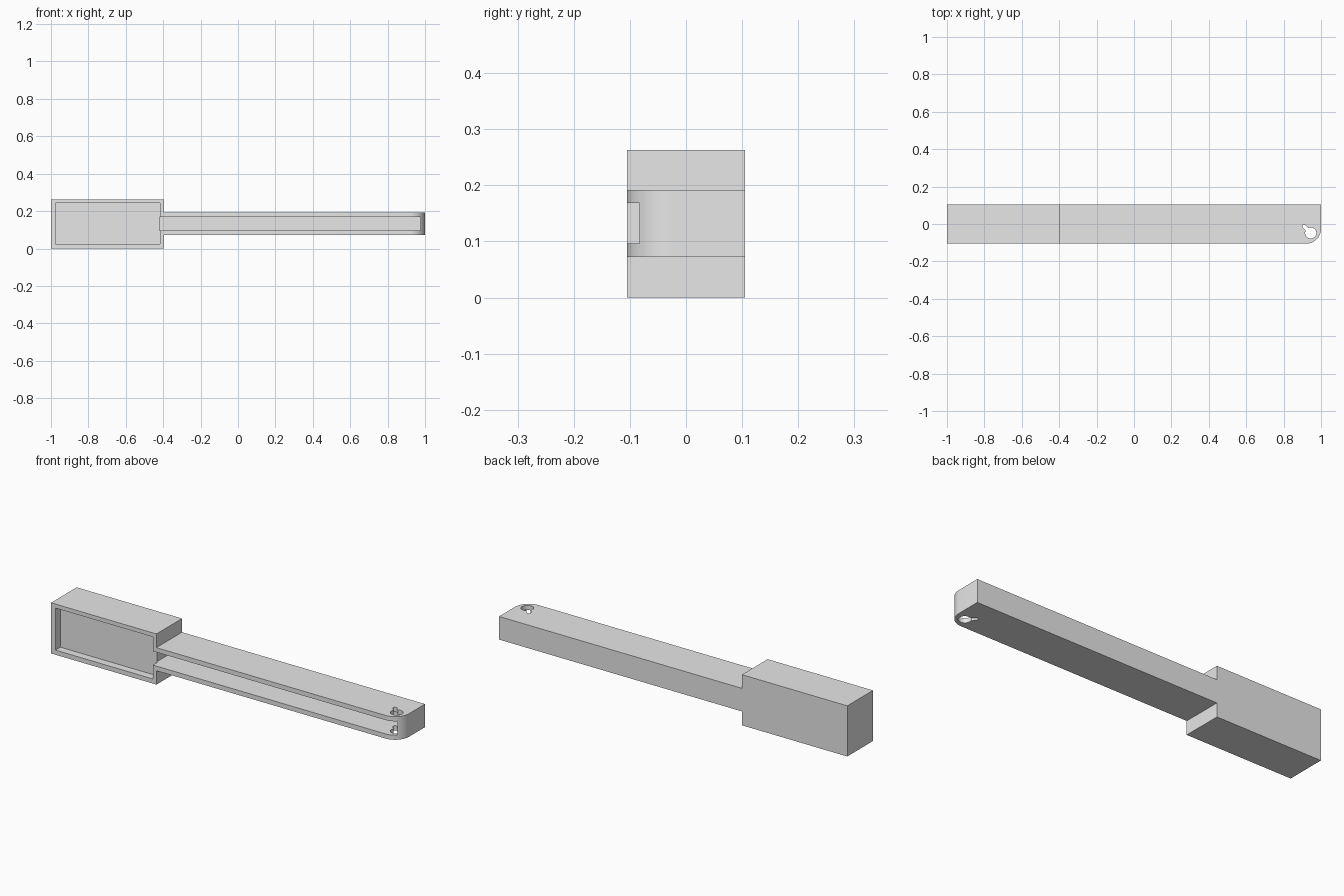
import bpy, bmesh
from math import sin, cos, pi, radians
from mathutils import Vector

cube = bpy.data.objects.get("Cube")
if cube:
    bpy.data.objects.remove(cube, do_unlink=True)

grey = bpy.data.materials.new("light grey plastic")
grey.use_nodes = True
grey.diffuse_color = (0.8, 0.8, 0.8, 1)
grey.node_tree.nodes["Principled BSDF"].inputs["Base Color"].default_value = (0.8, 0.8, 0.8, 1)


def arc(cx, cy, r, start, end, steps):
    """Points on an arc, angles in degrees."""
    angles = [radians(start + (end - start) * i / steps) for i in range(steps + 1)]
    return [(cx + r * cos(a), cy + r * sin(a)) for a in angles]


def prism(name, outline, z0, z1):
    """Extrude a plan outline from z0 up to z1."""
    bm = bmesh.new()
    face = bm.faces.new([bm.verts.new((x, y, z0)) for x, y in outline])
    top = bmesh.ops.extrude_face_region(bm, geom=[face])["geom"]
    bmesh.ops.translate(bm, vec=Vector((0, 0, z1 - z0)),
                        verts=[v for v in top if isinstance(v, bmesh.types.BMVert)])
    bmesh.ops.recalc_face_normals(bm, faces=bm.faces)
    mesh = bpy.data.meshes.new(name)
    bm.to_mesh(mesh)
    bm.free()
    mesh.materials.append(grey)
    obj = bpy.data.objects.new(name, mesh)
    bpy.context.collection.objects.link(obj)
    return obj


def rect(x0, x1, y0, y1):
    return [(x0, y0), (x1, y0), (x1, y1), (x0, y1)]


def combine(target, other, operation):
    """Apply a boolean and discard the second object."""
    mod = target.modifiers.new(operation, 'BOOLEAN')
    mod.operation, mod.solver, mod.object = operation, 'EXACT', other
    bpy.context.view_layer.objects.active = target
    bpy.ops.object.modifier_apply(modifier=mod.name)
    bpy.data.objects.remove(other, do_unlink=True)


HALF = 0.105       # half depth of the body
ROUND = 0.08       # rounded front corner at the arm tip
ARM_Z = (0.072, 0.192)

# Wide housing with a long arm
body = prism("handle_body", rect(-1, -0.395, -HALF, HALF), 0, 0.263)
arm_outline = ([(-0.6, HALF), (-0.6, -HALF)]
               + arc(1 - ROUND, -HALF + ROUND, ROUND, -90, 0, 20) + [(1, HALF)])
combine(body, prism("arm", arm_outline, *ARM_Z), 'UNION')

# Shallow tray in the housing, deep channel along the arm
combine(body, prism("tray_cutter", rect(-0.975, -0.416, -0.2, -0.065), 0.024, 0.242), 'DIFFERENCE')
combine(body, prism("channel_cutter", rect(-0.421, 0.975, -0.2, 0.082), 0.096, 0.168), 'DIFFERENCE')

# Keyhole through both arm walls: round hole with a slot leading diagonally back
hole_x, hole_y, hole_r, slot_r, slot_len = 0.945, -0.048, 0.03, 0.01, 0.05
slot_end = (hole_x - slot_len * cos(pi / 4), hole_y + slot_len * sin(pi / 4))
keyhole = (arc(hole_x, hole_y, hole_r, 155, 475, 32)
           + arc(*slot_end, slot_r, 45, 225, 8))
combine(body, prism("keyhole_cutter", keyhole, -0.1, 0.4), 'DIFFERENCE')

# Smooth the rounded surfaces only
bpy.ops.object.select_all(action='DESELECT')
body.select_set(True)
bpy.context.view_layer.objects.active = body
bpy.ops.object.shade_smooth_by_angle(angle=radians(30))
